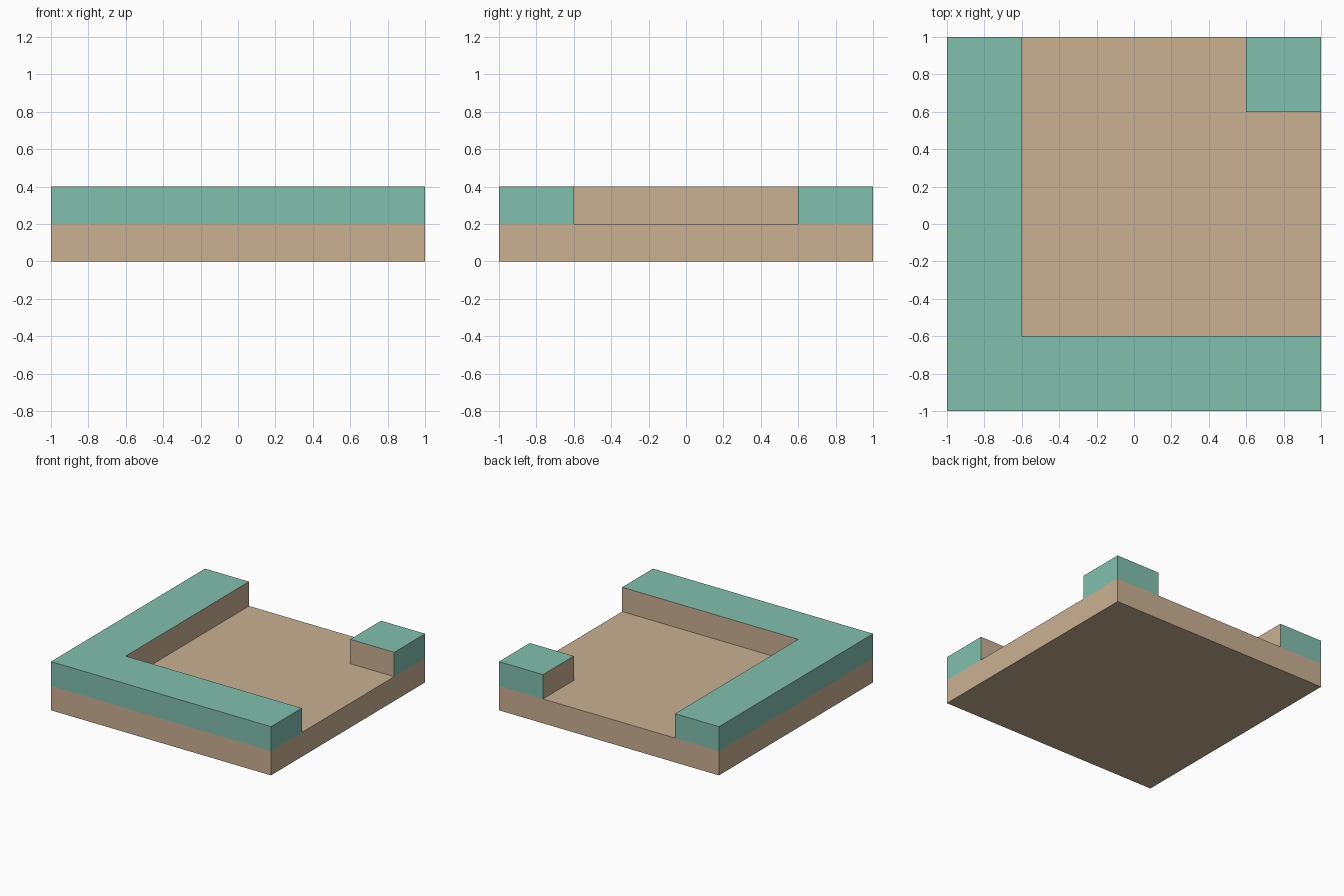
import bpy, bmesh
from mathutils import Vector, Matrix

if "Cube" in bpy.data.objects:
    bpy.data.objects.remove(bpy.data.objects["Cube"])

BASE, TOP, INNER = 0.2, 0.4, 0.6


def material(name, rgb):
    m = bpy.data.materials.new(name)
    m.diffuse_color = (*rgb, 1)
    m.use_nodes = True
    m.node_tree.nodes["Principled BSDF"].inputs["Base Color"].default_value = m.diffuse_color
    return m


# Base slab, cut into a 3 x 3 pattern
bm = bmesh.new()
bmesh.ops.create_cube(bm, size=1, matrix=Matrix.Translation((0, 0, BASE / 2)) @ Matrix.Diagonal((2, 2, BASE, 1)))
for axis in ((1, 0, 0), (0, 1, 0)):
    for side in (-INNER, INNER):
        bmesh.ops.bisect_plane(bm, geom=bm.verts[:] + bm.edges[:] + bm.faces[:],
                               plane_co=Vector(axis) * side, plane_no=axis)


# Raised L-shaped wall (left and front) and the corner post (back right)
def is_raised(c):
    return min(c.x, c.y) < -INNER or min(c.x, c.y) > INNER


raised = [f for f in bm.faces
          if f.normal.z > 0.9 and is_raised(f.calc_center_median())]
new = bmesh.ops.extrude_face_region(bm, geom=raised)["geom"]
bmesh.ops.translate(bm, vec=(0, 0, TOP - BASE),
                    verts=[g for g in new if isinstance(g, bmesh.types.BMVert)])
old = [f for f in raised if f.is_valid]
if old:
    bmesh.ops.delete(bm, geom=old, context='FACES_ONLY')
bmesh.ops.recalc_face_normals(bm, faces=bm.faces[:])

# Green on the tops and outer sides of raised parts, tan elsewhere
for f in bm.faces:
    c = f.calc_center_median()
    outer = max(abs(c.x), abs(c.y)) > 0.999
    f.material_index = int(c.z > TOP - 0.01 or (c.z > BASE + 0.01 and outer))
bmesh.ops.dissolve_limit(bm, angle_limit=0.01, verts=bm.verts[:],
                         edges=bm.edges[:], delimit={'MATERIAL'})

mesh = bpy.data.meshes.new("walled_corner_tile")
bm.to_mesh(mesh)
bm.free()
mesh.materials.append(material("tan", (0.584, 0.440, 0.287)))
mesh.materials.append(material("sea green", (0.223, 0.527, 0.423)))
bpy.context.collection.objects.link(bpy.data.objects.new("walled_corner_tile", mesh))
